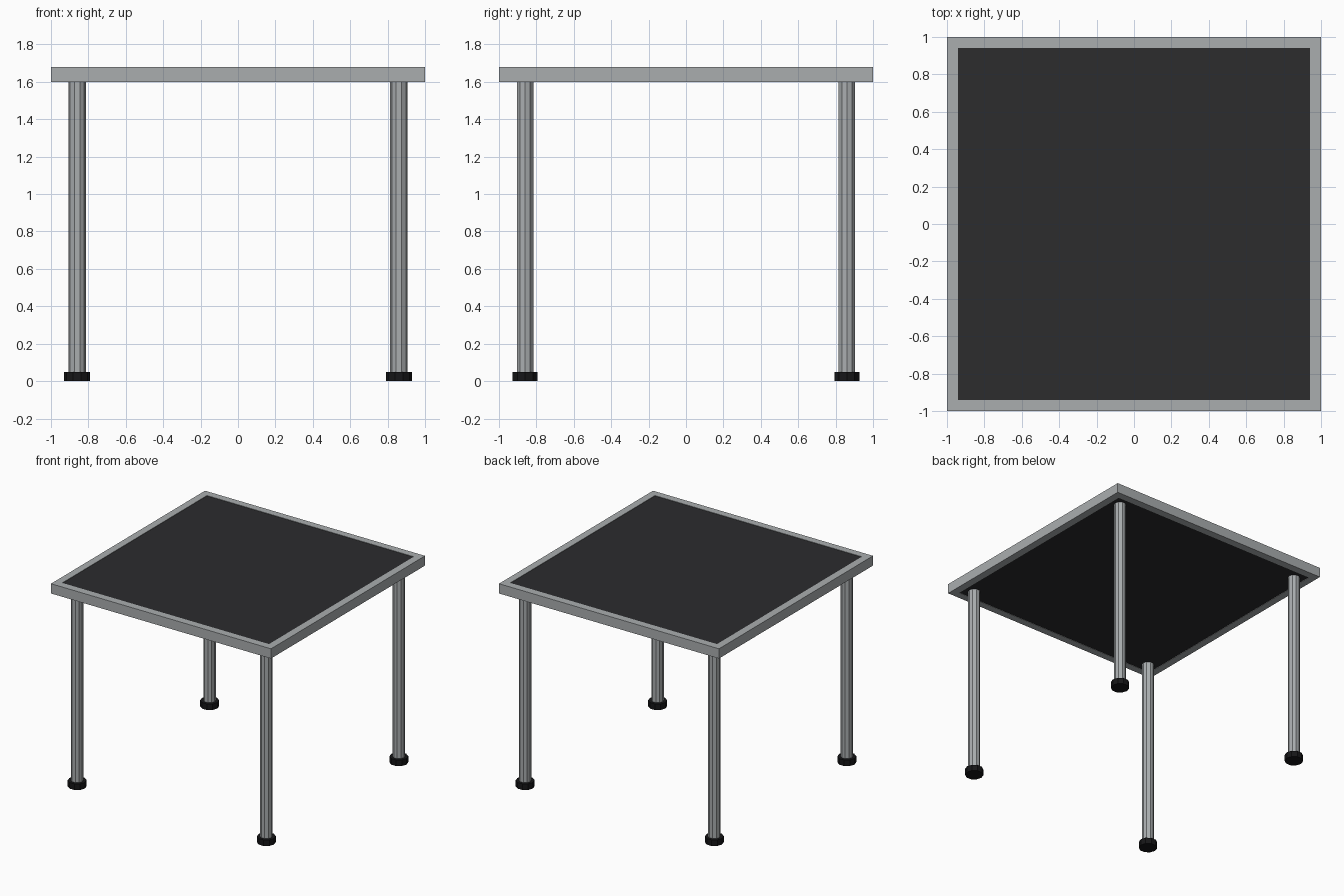
import bpy, bmesh, math
from mathutils import Matrix

if "Cube" in bpy.data.objects:
    bpy.data.objects.remove(bpy.data.objects["Cube"])


def material(name, color):
    m = bpy.data.materials.new(name)
    m.diffuse_color = (*color, 1)
    m.use_nodes = True
    m.node_tree.nodes["Principled BSDF"].inputs["Base Color"].default_value = m.diffuse_color
    return m


def add_object(name, bm, mat=None):
    bmesh.ops.recalc_face_normals(bm, faces=bm.faces)
    me = bpy.data.meshes.new(name)
    bm.to_mesh(me)
    bm.free()
    ob = bpy.data.objects.new(name, me)
    bpy.context.collection.objects.link(ob)
    if mat:
        me.materials.append(mat)
    return ob


def prism(name, x, y, r, z0, z1, mat=None, sides=10):
    # corner points lie on the x axis
    bm = bmesh.new()
    place = Matrix.Translation((x, y, (z0 + z1) / 2)) @ Matrix.Rotation(math.pi / 2, 4, 'Z')
    bmesh.ops.create_cone(bm, cap_ends=True, segments=sides, radius1=r, radius2=r,
                          depth=z1 - z0, matrix=place)
    return add_object(name, bm, mat)


panel_mat = material("dark_panel", (0.025, 0.025, 0.027))
rubber_mat = material("black_rubber", (0.008, 0.008, 0.009))
metal_mat = material("metal", (0.40, 0.42, 0.43))

Z0, Z1, OUTER, INNER = 1.60, 1.68, 1.0, 0.94

# Tabletop frame: square ring
bm = bmesh.new()
corners = [(-1, -1), (1, -1), (1, 1), (-1, 1)]
loops = [[bm.verts.new((cx * s, cy * s, z)) for cx, cy in corners]
         for s, z in ((OUTER, Z0), (OUTER, Z1), (INNER, Z1), (INNER, Z0))]
for a, b in zip(loops, loops[1:] + loops[:1]):
    for i in range(4):
        j = (i + 1) % 4
        bm.faces.new((a[i], a[j], b[j], b[i]))
add_object("top_frame", bm, metal_mat)

# Tabletop panel set inside the frame
bm = bmesh.new()
bmesh.ops.create_cube(bm, size=1, matrix=Matrix.Translation((0, 0, (Z0 + Z1) / 2))
                      @ Matrix.Diagonal((2 * INNER, 2 * INNER, Z1 - Z0 - 0.006, 1)))
add_object("top_panel", bm, panel_mat)

# Legs and feet
for sy, ny in ((-1, "front"), (1, "back")):
    for sx, nx in ((-1, "left"), (1, "right")):
        x, y = sx * 0.86, sy * 0.86
        prism(f"{ny}_{nx}_leg", x, y, 0.046, 0.05, Z0 + 0.003, metal_mat)
        prism(f"{ny}_{nx}_foot", x, y, 0.07, 0.0, 0.05, rubber_mat)
